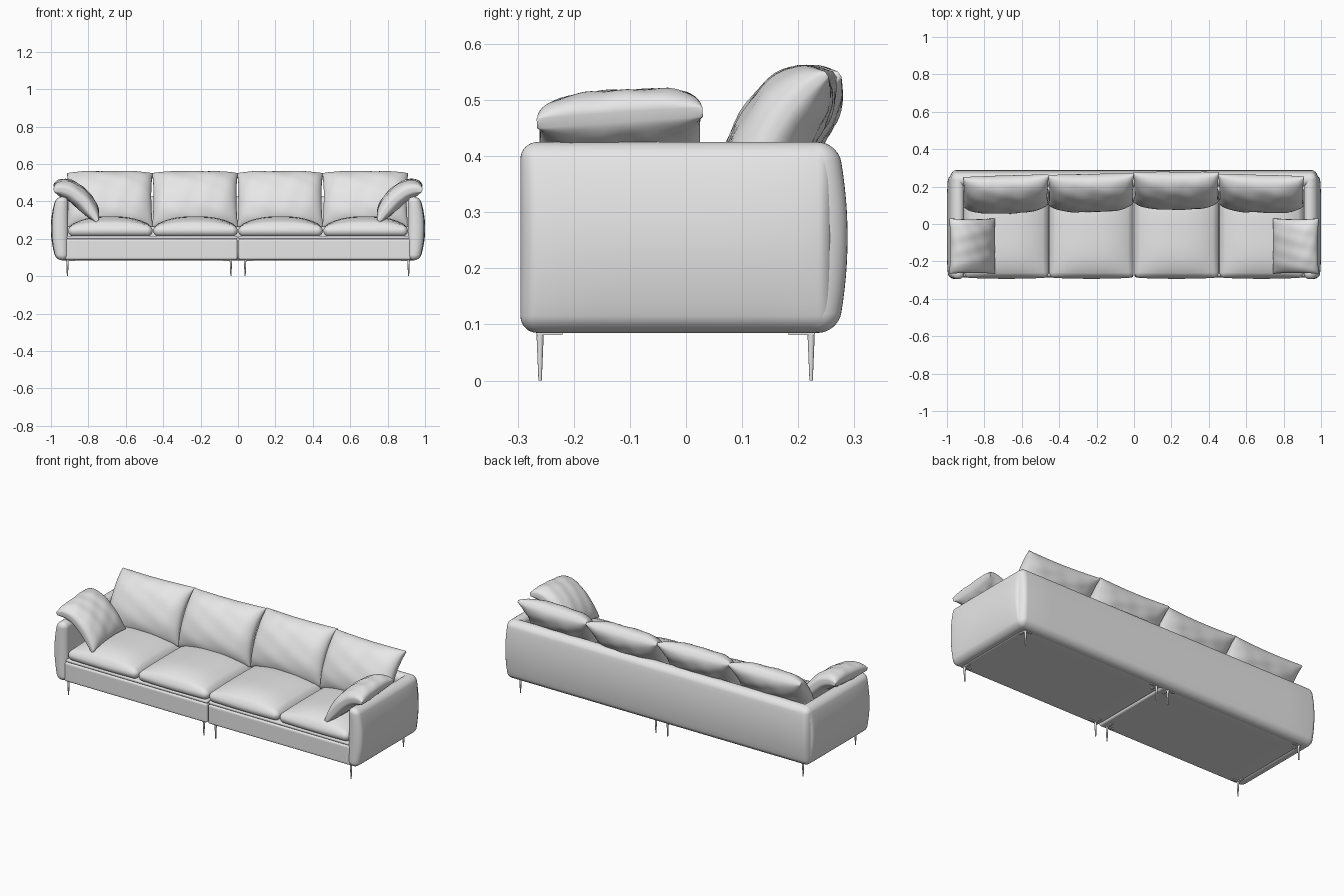
import bpy, bmesh, math
from mathutils import Vector, Matrix

if "Cube" in bpy.data.objects:
    bpy.data.objects.remove(bpy.data.objects["Cube"])

fabric = bpy.data.materials.new("light_grey")
fabric.diffuse_color = (0.8, 0.8, 0.8, 1)
fabric.use_nodes = True
fabric.node_tree.nodes["Principled BSDF"].inputs["Base Color"].default_value = fabric.diffuse_color


def finish(bm, name, angle=50):
    """Turn a bmesh into a smooth-shaded object."""
    bmesh.ops.recalc_face_normals(bm, faces=bm.faces)
    me = bpy.data.meshes.new(name)
    bm.to_mesh(me)
    bm.free()
    me.materials.append(fabric)
    ob = bpy.data.objects.new(name, me)
    bpy.context.collection.objects.link(ob)
    bpy.ops.object.select_all(action='DESELECT')
    bpy.context.view_layer.objects.active = ob
    ob.select_set(True)
    bpy.ops.object.shade_smooth_by_angle(angle=math.radians(angle))
    return ob


def soft_box(name, lo, hi, r, shape=None):
    """Box with round edges; shape(p, s) may bulge it, s is -1..1 per axis."""
    lo, hi = Vector(lo), Vector(hi)
    c, h = (lo + hi) / 2, (hi - lo) / 2
    r = min(r, min(h) * 0.98)
    bm = bmesh.new()
    bmesh.ops.create_cube(bm, size=2)
    bmesh.ops.subdivide_edges(bm, edges=bm.edges[:], cuts=19, use_grid_fill=True)
    for v in bm.verts:
        core, off = Vector(), Vector()
        for i in range(3):
            t, sgn = abs(v.co[i]), math.copysign(1, v.co[i])
            inner = h[i] - r
            core[i] = sgn * inner * min(t / 0.6, 1)
            if t > 0.6:
                off[i] = sgn * math.tan((t - 0.6) / 0.4 * math.pi / 4)
        p = core + off.normalized() * r
        s = Vector([p[i] / h[i] for i in range(3)])
        p = p + c
        v.co = shape(p, s) if shape else p
    return finish(bm, name)


def pillow(name, path, axis, half_w, thick, rim=0.006, n=28, seed=0.0):
    """Stuffed cushion: a bent centre path swept along axis, two puffed faces."""
    a, b, c = (Vector(p) for p in path)
    axis = Vector(axis).normalized()
    bm = bmesh.new()
    rows = {}
    for side in (1, -1):
        for i in range(n + 1):
            for j in range(n + 1):
                # sample more densely near the edges
                u = math.sin((i / n - 0.5) * math.pi)
                w = math.sin((j / n - 0.5) * math.pi)
                t = (w + 1) / 2
                # middle of each edge pulled in, corners left pointed
                t = 0.5 + (t - 0.5) * (1 - 0.05 * (1 - u * u))
                p = a * (1 - t) ** 2 + b * 2 * t * (1 - t) + c * t * t
                tan = ((b - a) * (1 - t) + (c - b) * t).normalized()
                nrm = tan.cross(axis).normalized()
                puff = ((1 - abs(u) ** 3.5) * (1 - abs(w) ** 3.5)) ** 0.55
                crease = 0.003 * math.sin(9 * u + 4 * w + seed) * math.sin(7 * w - 3 * u + seed)
                d = side * (rim + thick * puff) + crease * puff
                x = u * half_w * (1 - 0.035 * (1 - w * w))
                rows[side, i, j] = bm.verts.new(p + axis * x + nrm * d)
        for i in range(n):
            for j in range(n):
                bm.faces.new([rows[side, i + k, j + m] for k, m in ((0, 0), (1, 0), (1, 1), (0, 1))])
    # narrow welt closing the rim
    ring = ([(i, 0) for i in range(n)] + [(n, j) for j in range(n)]
            + [(i, n) for i in range(n, 0, -1)] + [(0, j) for j in range(n, 0, -1)])
    for k, p in enumerate(ring):
        q = ring[(k + 1) % len(ring)]
        bm.faces.new((rows[1, *p], rows[1, *q], rows[-1, *q], rows[-1, *p]))
    return finish(bm, name, 70)


def box(bm, lo, hi):
    lo, hi = Vector(lo), Vector(hi)
    m = Matrix.Translation((lo + hi) / 2) @ Matrix.Diagonal((*(hi - lo), 1))
    bmesh.ops.create_cube(bm, size=1, matrix=m)


# Back panel, bulging to the rear
def back_shape(p, s):
    k = 1 - s.z ** 2
    p.y += 0.018 * k * max(s.y, 0)
    p.x += 0.01 * k * s.x
    return p


soft_box("back_panel", (-0.975, 0.2, 0.085), (0.975, 0.27, 0.425), 0.034, back_shape)

for sx, side in ((-1, "left"), (1, "right")):
    # Arm, bulging outwards
    def arm_shape(p, s):
        out = (s.x + 1) / 2
        p.x += 0.03 * out * (1 - s.z ** 2) * (1 - 0.3 * s.y ** 4)
        p.x *= sx
        return p
    soft_box(side + "_arm", (0.908, -0.295, 0.085), (0.971, 0.266, 0.425), 0.03, arm_shape)

    # Base half and the thin deck on top of it
    for name, y0, z0, z1, r in (("base", -0.286, 0.087, 0.2, 0.012), ("deck", -0.28, 0.198, 0.216, 0.008)):
        x0, x1 = sorted((sx * 0.003, sx * 0.925))
        soft_box(side + "_" + name, (x0, y0, z0), (x1, 0.23, z1), r)

    # Legs with corner brackets
    for lx, inward, where in ((0.912, -1, "outer"), (0.038, 1, "inner")):
        for ly, dy, end in ((-0.26, 1, "front"), (0.223, -1, "rear")):
            bm = bmesh.new()
            bmesh.ops.create_cone(bm, cap_ends=True, segments=16, radius1=0.003, radius2=0.0065,
                                  depth=0.084, matrix=Matrix.Translation((sx * lx, ly, 0.042)))
            for ex, ey in ((0.04, 0.006), (0.006, 0.04)):
                xs = sorted((sx * (lx - inward * 0.006), sx * (lx + inward * ex)))
                ys = sorted((ly - dy * 0.006, ly + dy * ey))
                box(bm, (xs[0], ys[0], 0.081), (xs[1], ys[1], 0.088))
            finish(bm, f"{side}_{where}_{end}_leg", 30)

    # Throw pillow draped over the arm
    pillow(side + "_throw_pillow",
           ((sx * 0.985, -0.118, 0.468), (sx * 0.875, -0.118, 0.5), (sx * 0.752, -0.118, 0.305)),
           (0, 1, 0.07), 0.148, 0.042, rim=0.009, seed=sx)


# Seat cushions, crowned on top and thinner at the edges
def seat_shape(p, s):
    k = (1 - abs(s.x) ** 2.5) * (1 - abs(s.y) ** 4)
    if s.z > 0:
        p.z += s.z * (0.046 * k - 0.008 * s.x ** 4)
    p.y -= 0.006 * (1 - s.x ** 2) * max(-s.y, 0)
    return p


for i in range(4):
    x = -0.6825 + i * 0.455
    soft_box(f"seat_cushion_{i + 1}", (x - 0.226, -0.287, 0.213), (x + 0.226, 0.2, 0.274), 0.03, seat_shape)

# Back cushions, slumped over the back panel
for i, (dy, yaw) in enumerate(((-0.008, 0.03), (0.0, 0.02), (0.012, 0.0), (-0.004, -0.03))):
    x = -0.685 + i * 0.455
    pillow(f"back_cushion_{i + 1}",
           ((x, 0.115 + dy, 0.262), (x, 0.125 + dy, 0.45), (x, 0.262 + dy, 0.546)),
           (1, yaw, 0), 0.229, 0.062, seed=i * 1.7)
